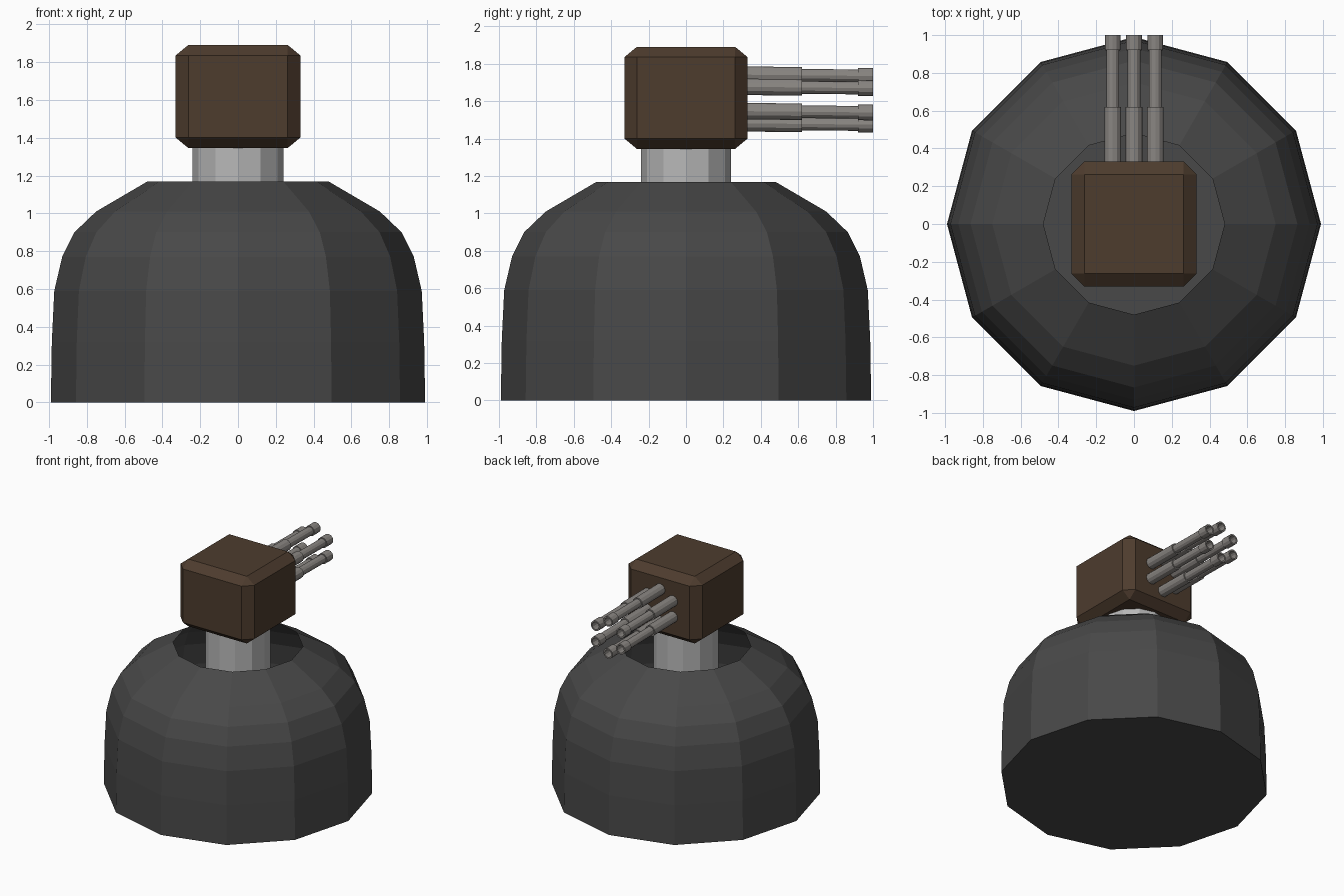
import bpy, bmesh, math
from mathutils import Matrix, Vector

if "Cube" in bpy.data.objects:
    bpy.data.objects.remove(bpy.data.objects["Cube"])


def material(name, rgb):
    m = bpy.data.materials.new(name)
    m.diffuse_color = (*rgb, 1)
    m.use_nodes = True
    m.node_tree.nodes["Principled BSDF"].inputs["Base Color"].default_value = m.diffuse_color
    return m


DARK = material("dark grey", (0.065, 0.065, 0.065))
BROWN = material("brown", (0.075, 0.045, 0.027))
STEEL = material("light steel", (0.48, 0.48, 0.48))
GUN = material("gun metal", (0.25, 0.235, 0.22))


def finish(bm, name, mat):
    me = bpy.data.meshes.new(name)
    bm.to_mesh(me)
    bm.free()
    me.materials.append(mat)
    ob = bpy.data.objects.new(name, me)
    bpy.context.collection.objects.link(ob)
    return ob


def lathe(name, profile, sides, mat, cap_start=False, cap_end=False, matrix=None):
    """Turn (radius, height) points about z, optionally capping the ends."""
    bm = bmesh.new()
    rings = [[bm.verts.new((r * math.cos(2 * math.pi * i / sides),
                            r * math.sin(2 * math.pi * i / sides), z))
              for i in range(sides)] for r, z in profile]
    for a, b in zip(rings, rings[1:]):
        for i in range(sides):
            j = (i + 1) % sides
            bm.faces.new((a[i], a[j], b[j], b[i]))
    if cap_start:
        bm.faces.new(rings[0][::-1])
    if cap_end:
        bm.faces.new(rings[-1])
    if matrix:
        bm.transform(matrix)
    return finish(bm, name, mat)


# Hollow dome base, open at the top
lathe("base_dome", [(0.99, 0), (0.985, 0.32), (0.972, 0.59), (0.93, 0.77),
                    (0.865, 0.90), (0.75, 1.01), (0.48, 1.168)],
      12, DARK, cap_start=True)

# Neck post
lathe("neck", [(0.24, 0.01), (0.24, 1.40)], 12, STEEL, True, True)

# Chamfered turret head
bm = bmesh.new()
bmesh.ops.create_cube(bm, size=0.66)
bmesh.ops.bevel(bm, geom=bm.edges[:], offset=0.067, segments=1,
                affect='EDGES', profile=0.5)
bm.transform(Matrix.Translation((0, 0, 1.618)) @ Matrix.Diagonal((1, 1, 0.545 / 0.66, 1)))
finish(bm, "turret_head", BROWN)

# Six barrels in a hexagon, with stepped sleeves and hollow muzzles
barrel = [(0.044, 0), (0.044, 0.32), (0.034, 0.32), (0.034, 0.62),
          (0.042, 0.62), (0.042, 0.70), (0.030, 0.70), (0.030, 0.63)]
droop = Matrix.Rotation(-math.pi / 2 - math.radians(0.6), 4, 'X')
for k in range(6):
    a = math.radians(30 + 60 * k)
    pos = Vector((0.13 * math.cos(a), 0.30, 1.612 + 0.13 * math.sin(a)))
    lathe(f"barrel_{k + 1}", barrel, 12, GUN, True, True,
          Matrix.Translation(pos) @ droop)
